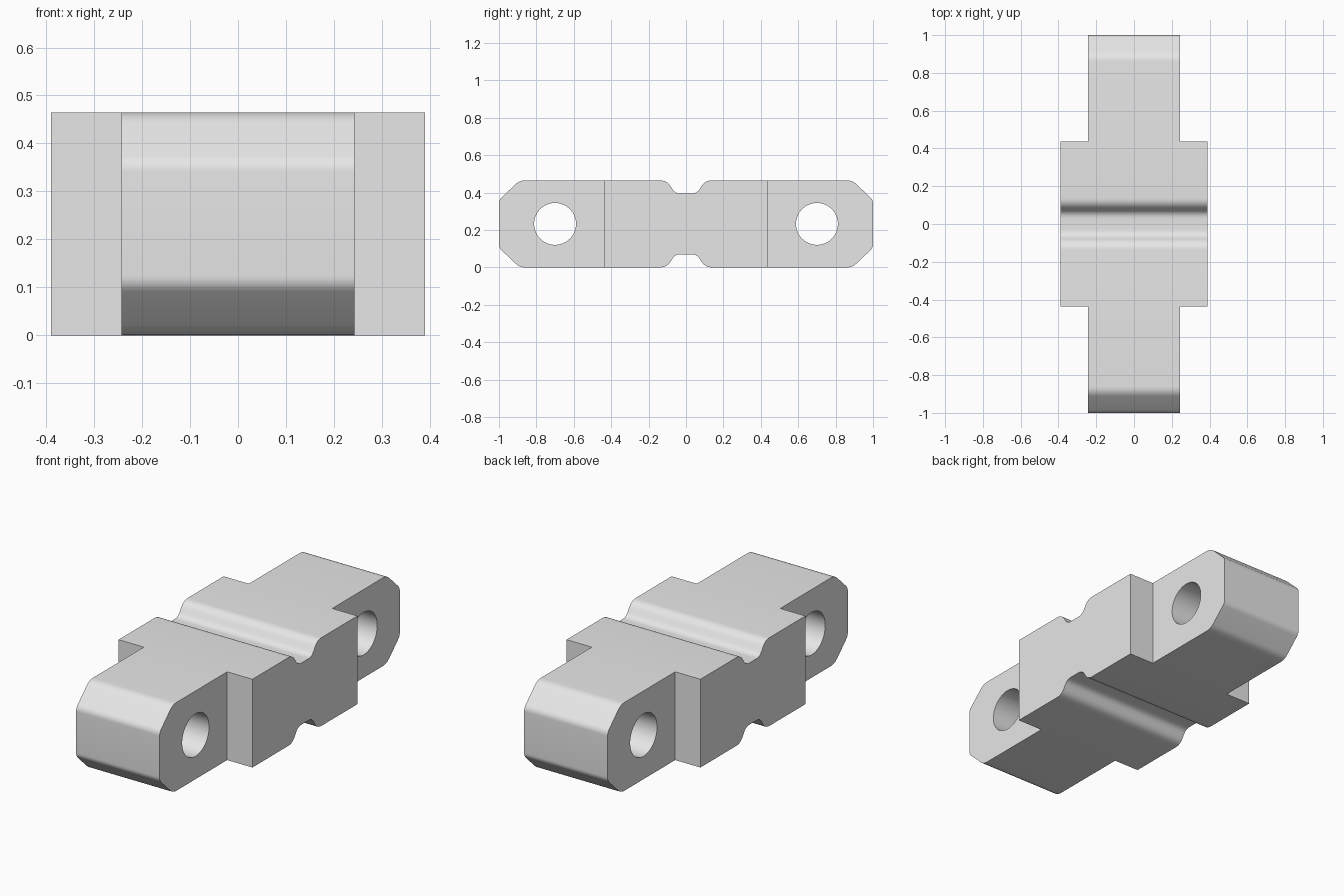
import bpy
import bmesh
from math import pi, radians
from mathutils import Vector, Matrix

HEIGHT = 0.465
MID = HEIGHT / 2
BODY_X, TAB_X = 0.39, 0.243      # half widths of the middle and the end tabs
SHOULDER_Y = 0.437               # where the middle steps in to the tabs
HOLE_Y, HOLE_R = 0.70, 0.112

old = bpy.data.objects.get("Cube")
if old:
    bpy.data.objects.remove(old, do_unlink=True)

grey = bpy.data.materials.new("light_grey")
grey.use_nodes = True
grey.diffuse_color = (0.8, 0.8, 0.8, 1)
grey.node_tree.nodes["Principled BSDF"].inputs["Base Color"].default_value = (0.8, 0.8, 0.8, 1)


def make_object(name, bm):
    bmesh.ops.recalc_face_normals(bm, faces=bm.faces)
    mesh = bpy.data.meshes.new(name)
    bm.to_mesh(mesh)
    bm.free()
    mesh.materials.append(grey)
    obj = bpy.data.objects.new(name, mesh)
    bpy.context.collection.objects.link(obj)
    return obj


def rounded(points, steps=6):
    """Round the corners of a closed outline; each point is (y, z, trim)."""
    out = []
    for i, (y, z, trim) in enumerate(points):
        p = Vector((y, z))
        a = Vector(points[i - 1][:2])
        b = Vector(points[(i + 1) % len(points)][:2])
        start = p + (a - p).normalized() * trim
        end = p + (b - p).normalized() * trim
        for k in range(steps + 1):
            t = k / steps
            out.append(start * (1 - t) ** 2 + p * 2 * t * (1 - t) + end * t * t)
    return out


# Side outline: one quarter, mirrored to all four
quarter = [(0.058, 0.395, 0.028), (0.102, HEIGHT, 0.036),
           (0.89, HEIGHT, 0.03), (1.0, 0.36, 0.02)]
upper = quarter + [(-y, z, t) for y, z, t in reversed(quarter)]
# Order runs right half outward, down around the bottom, then left half inward
right = quarter + [(y, HEIGHT - z, t) for y, z, t in reversed(quarter)]
left = [(-y, z, t) for y, z, t in reversed(right)]
outline = rounded(right + left)

# Link body: outline extruded across the full width
bm = bmesh.new()
face = bm.faces.new([bm.verts.new((-BODY_X, p.x, p.y)) for p in outline])
swept = bmesh.ops.extrude_face_region(bm, geom=[face])["geom"]
bmesh.ops.translate(bm, vec=(2 * BODY_X, 0, 0),
                    verts=[v for v in swept if isinstance(v, bmesh.types.BMVert)])
body = make_object("link_body", bm)


def cut(cutter):
    mod = body.modifiers.new("cut", "BOOLEAN")
    mod.operation = "DIFFERENCE"
    mod.solver = "EXACT"
    mod.object = cutter
    cutter.hide_render = True
    bpy.context.view_layer.objects.active = body
    bpy.ops.object.modifier_apply(modifier=mod.name)
    bpy.data.objects.remove(cutter, do_unlink=True)


for sy in (-1, 1):
    # Side notches that leave the narrow end tabs
    for sx in (-1, 1):
        bm = bmesh.new()
        size = Matrix.Diagonal((1, 1, 1, 1))
        centre = Vector((sx * (TAB_X + 0.5), sy * (SHOULDER_Y + 0.5), MID))
        bmesh.ops.create_cube(bm, size=1, matrix=Matrix.Translation(centre) @ size)
        cut(make_object("notch_cutter", bm))
    # Pin hole through each tab
    bm = bmesh.new()
    place = Matrix.Translation((0, sy * HOLE_Y, MID)) @ Matrix.Rotation(pi / 2, 4, "Y")
    bmesh.ops.create_cone(bm, cap_ends=True, segments=64, radius1=HOLE_R,
                          radius2=HOLE_R, depth=2, matrix=place)
    cut(make_object("hole_cutter", bm))

# Smooth the rounded bends and holes, keep the hard edges
bpy.ops.object.select_all(action="DESELECT")
body.select_set(True)
bpy.context.view_layer.objects.active = body
bpy.ops.object.shade_smooth_by_angle(angle=radians(30))
